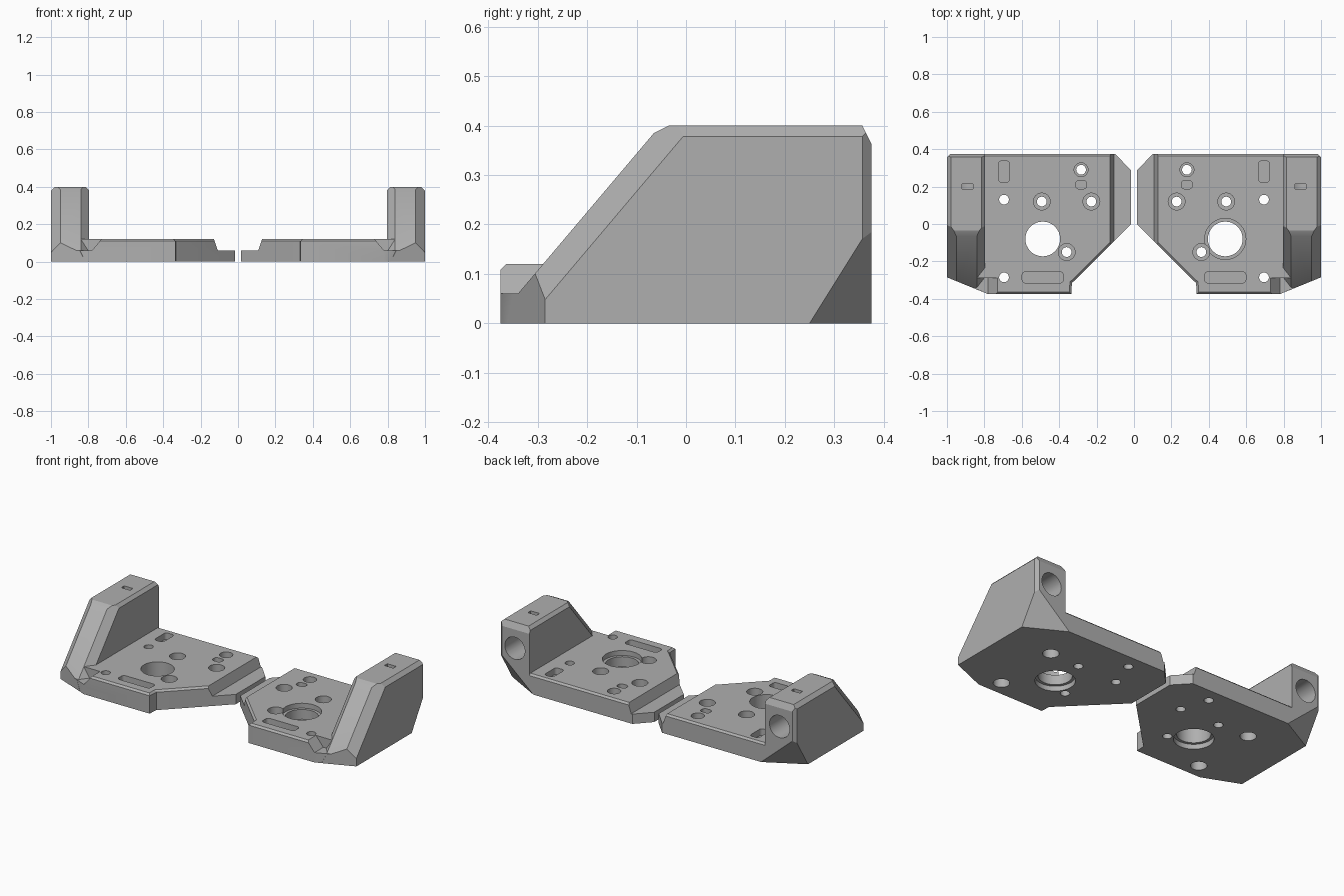
import bpy, bmesh, math
from mathutils import Matrix, Vector

cube = bpy.data.objects.get("Cube")
if cube:
    bpy.data.objects.remove(cube)

grey = bpy.data.materials.new("grey_plastic")
grey.use_nodes = True
colour = (0.43, 0.43, 0.43, 1)
grey.diffuse_color = colour
grey.node_tree.nodes["Principled BSDF"].inputs["Base Color"].default_value = colour

H, STEP, BACK = 0.12, 0.06, 0.375


def to_object(bm, name):
    bmesh.ops.recalc_face_normals(bm, faces=bm.faces)
    mesh = bpy.data.meshes.new(name)
    bm.to_mesh(mesh)
    bm.free()
    mesh.materials.append(grey)
    ob = bpy.data.objects.new(name, mesh)
    bpy.context.collection.objects.link(ob)
    return ob


def extrude(points, offset):
    bm = bmesh.new()
    face = bm.faces.new([bm.verts.new(p) for p in points])
    out = bmesh.ops.extrude_face_region(bm, geom=[face])
    verts = [v for v in out["geom"] if isinstance(v, bmesh.types.BMVert)]
    bmesh.ops.translate(bm, verts=verts, vec=offset)
    bmesh.ops.recalc_face_normals(bm, faces=bm.faces)
    return bm


def slice_off(bm, point, outward):
    """Remove everything beyond a plane and cap the cut."""
    geom = bm.verts[:] + bm.edges[:] + bm.faces[:]
    bmesh.ops.bisect_plane(bm, geom=geom, plane_co=point, plane_no=Vector(outward).normalized(),
                           clear_outer=True, dist=1e-5)
    rim = [e for e in bm.edges if e.is_boundary]
    if rim:
        bmesh.ops.holes_fill(bm, edges=rim, sides=0)


def combine(ob, other, operation):
    """Apply a boolean and throw the helper away."""
    other.hide_render = True
    mod = ob.modifiers.new("boolean", "BOOLEAN")
    mod.operation, mod.solver, mod.object = operation, "EXACT", other
    with bpy.context.temp_override(object=ob, active_object=ob, selected_objects=[ob]):
        bpy.ops.object.modifier_apply(modifier=mod.name)
    bpy.data.objects.remove(other)


def cylinder(x, y, r, z0, z1):
    bm = bmesh.new()
    bmesh.ops.create_cone(bm, cap_ends=True, segments=32, radius1=r, radius2=r, depth=z1 - z0,
                          matrix=Matrix.Translation((x, y, (z0 + z1) / 2)))
    return to_object(bm, "cutter")


def pocket(x, y, w, d, z0, z1, radius=0.0):
    bm = bmesh.new()
    bmesh.ops.create_cube(bm, size=1, matrix=Matrix.Translation((x, y, (z0 + z1) / 2))
                          @ Matrix.Diagonal((w, d, z1 - z0, 1)))
    if radius:
        upright = [e for e in bm.edges if abs(e.verts[0].co.z - e.verts[1].co.z) > 0.01]
        bmesh.ops.bevel(bm, geom=upright, offset=radius, segments=4, profile=0.5, affect="EDGES")
    return to_object(bm, "cutter")


def make_plate():
    outline = [(0.85, BACK), (0.1, BACK), (0.015, 0.285), (0.015, 0), (0.315, -0.3),
               (0.332, -0.315), (0.335, -BACK), (0.78, -BACK), (0.85, -0.345)]
    bm = extrude([(x, y, 0) for x, y in outline], (0, 0, H))
    top = [e for e in bm.edges if all(v.co.z > H - 0.001 for v in e.verts)]
    bmesh.ops.bevel(bm, geom=top, offset=0.011, segments=1, affect="EDGES")
    slice_off(bm, *UNDERCUT)
    plate = to_object(bm, "plate")
    # lowered inner tab
    tab = [(-0.1, -0.6, STEP), (0.108, -0.6, STEP), (0.132, -0.6, 0.13), (-0.1, -0.6, 0.13)]
    combine(plate, to_object(extrude(tab, (0, 1.2, 0)), "cutter"), "DIFFERENCE")
    # lowered outer front corner
    notch = [(0.78, -0.29, STEP), (1.1, -0.29, STEP), (1.1, -0.29, 0.13), (0.722, -0.29, 0.13)]
    combine(plate, to_object(extrude(notch, (0, -0.2, 0)), "cutter"), "DIFFERENCE")
    return plate


def make_wall():
    profile = [(BACK, 0), (BACK, 0.4), (-0.035, 0.4), (-0.065, 0.385),
               (-0.34, STEP), (-0.4, STEP), (-0.4, 0)]
    bm = extrude([(0.797, y, z) for y, z in profile], (0.203, 0, 0))
    cuts = [((1, -0.285, 0), (0.09, -0.22, 0)),             # front corner
            ((0.95, -0.065, 0.385), (1.3, -1, 0.846)),      # outer edge of slope
            ((0.84, -0.065, 0.385), (-1.3, -1, 0.846)),     # inner edge of slope
            ((0.978, 0, 0.4), (1, 0, 1)),                   # top edges
            ((0.815, 0, 0.4), (-1, 0, 1)),
            ((0.9, 0.357, 0.4), (0, 2, 1)),
            ((1, 0.357, 0.2), (1, 1, 0)),                   # upright back edge
            UNDERCUT]
    for point, outward in cuts:
        slice_off(bm, point, outward)
    return to_object(bm, "wall")


# sloping cut under the outer back corner
UNDERCUT = ((1, 0.25, 0), (4.35, 8, -5))


def make_bracket(name, side):
    body = make_plate()
    combine(body, make_wall(), "UNION")
    body.name = name
    cutters = []
    # screw holes with a counterbore on top
    for x, y, r in [(0.493, 0.12, 0.045), (0.228, 0.12, 0.045), (0.283, 0.29, 0.037),
                    (0.36, -0.15, 0.045)]:
        cutters += [cylinder(x, y, 0.026, -0.1, 0.2), cylinder(x, y, r, 0.06, 0.2)]
    # screw holes with a counterbore below
    for y in (0.13, -0.285):
        cutters += [cylinder(0.695, y, 0.026, -0.1, 0.2), cylinder(0.695, y, 0.045, -0.1, 0.06)]
    # large round opening, stepped on top on one side only
    cutters.append(cylinder(0.488, -0.08, 0.093, -0.1, 0.2))
    cutters.append(cylinder(0.488, -0.08, 0.11, -0.1, 0.03))
    if side > 0:
        cutters.append(cylinder(0.488, -0.08, 0.11, 0.09, 0.2))
    # shallow rounded pockets
    for x, y, w, d in [(0.695, 0.28, 0.06, 0.115), (0.283, 0.21, 0.06, 0.045),
                       (0.488, -0.285, 0.22, 0.06)]:
        cutters.append(pocket(x, y, w, d, H - 0.04, 0.2, 0.018))
    # bore in the back of the wall, with a slot from the top
    bore = cylinder(0, 0, 0.068, -0.3, 0.1)
    bore.data.transform(Matrix.Translation((0.895, BACK, 0.25)) @ Matrix.Rotation(-math.pi / 2, 4, "X"))
    cutters += [bore, pocket(0.89, 0.2, 0.06, 0.028, 0.25, 0.5)]
    for cutter in cutters:
        combine(body, cutter, "DIFFERENCE")
    if side < 0:
        body.data.transform(Matrix.Diagonal((-1, 1, 1, 1)))
        body.data.flip_normals()
    bpy.ops.object.select_all(action="DESELECT")
    body.select_set(True)
    bpy.context.view_layer.objects.active = body
    bpy.ops.object.shade_smooth_by_angle(angle=math.radians(25))


make_bracket("left_bracket", 1)
make_bracket("right_bracket", -1)
